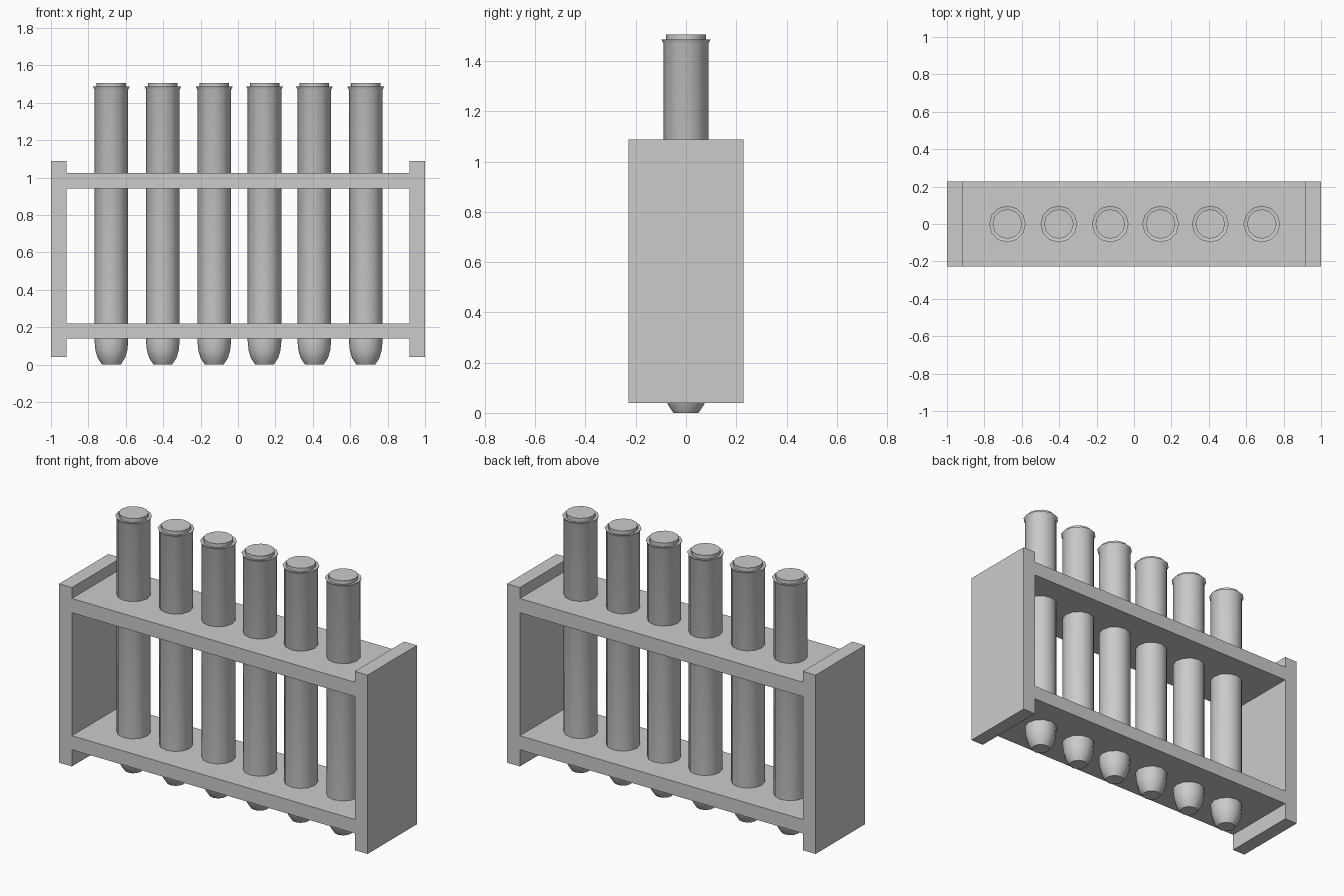
import bpy, bmesh
from math import cos, sin, tau, radians

if "Cube" in bpy.data.objects:
    bpy.data.objects.remove(bpy.data.objects["Cube"])


def finish(name, bm, smooth=False):
    bmesh.ops.recalc_face_normals(bm, faces=bm.faces[:])
    mesh = bpy.data.meshes.new(name)
    bm.to_mesh(mesh)
    bm.free()
    ob = bpy.data.objects.new(name, mesh)
    bpy.context.collection.objects.link(ob)
    if smooth:
        bpy.ops.object.select_all(action='DESELECT')
        ob.select_set(True)
        bpy.context.view_layer.objects.active = ob
        bpy.ops.object.shade_smooth_by_angle(angle=radians(40))
    return ob


def box(name, x0, x1, z0, z1, half_depth=0.228):
    bm = bmesh.new()
    bmesh.ops.create_cube(bm, size=1)
    for v in bm.verts:
        v.co.x = x1 if v.co.x > 0 else x0
        v.co.y = half_depth if v.co.y > 0 else -half_depth
        v.co.z = z1 if v.co.z > 0 else z0
    return finish(name, bm)


def lathe(name, profile, x, sides=12):
    # Closed round body: rings bridged with quads, n-gon caps at the ends
    bm = bmesh.new()
    rings = [[bm.verts.new((x + r * cos(tau * i / sides), r * sin(tau * i / sides), z))
              for i in range(sides)] for r, z in profile]
    for a, b in zip(rings, rings[1:]):
        for i in range(sides):
            j = (i + 1) % sides
            bm.faces.new((a[i], a[j], b[j], b[i]))
    bm.faces.new(rings[0][::-1])
    bm.faces.new(rings[-1])
    return finish(name, bm, smooth=True)


# Rack: two end panels and two shelves
box("left_end_panel", -1.0, -0.917, 0.04, 1.088)
box("right_end_panel", 0.917, 1.0, 0.04, 1.088)
box("lower_shelf", -0.917, 0.917, 0.138, 0.22)
box("upper_shelf", -0.917, 0.917, 0.94, 1.024)

# Tubes with rounded bottoms and flared lips, each closed by a stopper
tube_profile = [(0.05, 0.0), (0.073, 0.035), (0.085, 0.075), (0.09, 0.125),
                (0.09, 1.47), (0.098, 1.486), (0.079, 1.483)]
stopper_profile = [(0.079, 1.44), (0.079, 1.505)]
for n, x in enumerate((-0.677, -0.402, -0.127, 0.142, 0.408, 0.683), 1):
    lathe(f"test_tube_{n}", tube_profile, x)
    lathe(f"stopper_{n}", stopper_profile, x)
